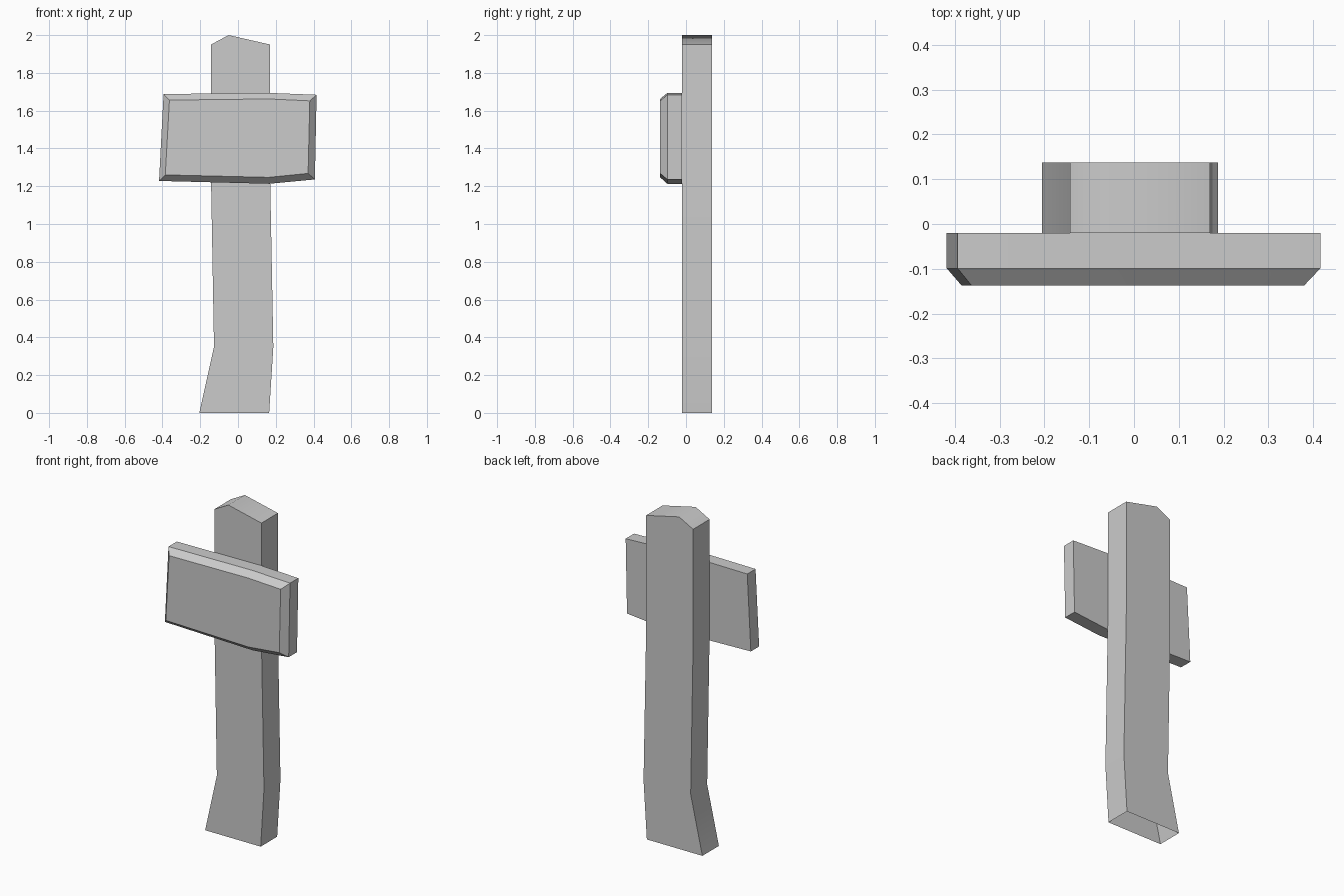
import bpy, bmesh, math

cube = bpy.data.objects.get("Cube")
if cube:
    bpy.data.objects.remove(cube, do_unlink=True)

grey = bpy.data.materials.new("plain grey")
grey.use_nodes = True
colour = (0.6, 0.6, 0.6, 1)
grey.diffuse_color = colour
grey.node_tree.nodes["Principled BSDF"].inputs["Base Color"].default_value = colour


def loft(name, rings, smooth_angle, open_edge=None):
    """Join (y, outline) rings from front to back, cap both ends.
    open_edge is the outline segment left without a wall."""
    bm = bmesh.new()
    loops = [[bm.verts.new((x, y, z)) for x, z in outline] for y, outline in rings]
    n = len(loops[0])
    bm.faces.new(loops[0])
    bm.faces.new(loops[-1][::-1])
    for a, b in zip(loops, loops[1:]):
        for i in range(n):
            if i != open_edge:
                j = (i + 1) % n
                bm.faces.new((a[j], a[i], b[i], b[j]))
    mesh = bpy.data.meshes.new(name)
    bm.to_mesh(mesh)
    bm.free()
    mesh.materials.append(grey)
    obj = bpy.data.objects.new(name, mesh)
    bpy.context.collection.objects.link(obj)
    bpy.ops.object.select_all(action='DESELECT')
    obj.select_set(True)
    bpy.context.view_layer.objects.active = obj
    bpy.ops.object.shade_smooth_by_angle(angle=math.radians(smooth_angle))
    return obj


# Crooked post with a peaked top and an open foot, counter-clockwise from the front
post = [(-0.205, 0), (0.165, 0), (0.187, 0.35), (0.17, 1.25), (0.17, 1.95),
        (-0.05, 2.0), (-0.143, 1.95), (-0.143, 1.25), (-0.127, 0.35)]
loft("post", [(-0.02, post), (0.137, post)], 44, open_edge=0)

# Uneven sign board with a bevelled front
rim = [(-0.418, 1.228), (0.165, 1.213), (0.407, 1.236),
       (0.416, 1.684), (0.165, 1.694), (-0.394, 1.688)]
face = [(-0.385, 1.26), (0.162, 1.247), (0.371, 1.268),
        (0.38, 1.652), (0.163, 1.662), (-0.363, 1.656)]
loft("sign_board", [(-0.137, face), (-0.099, rim), (-0.02, rim)], 30)
